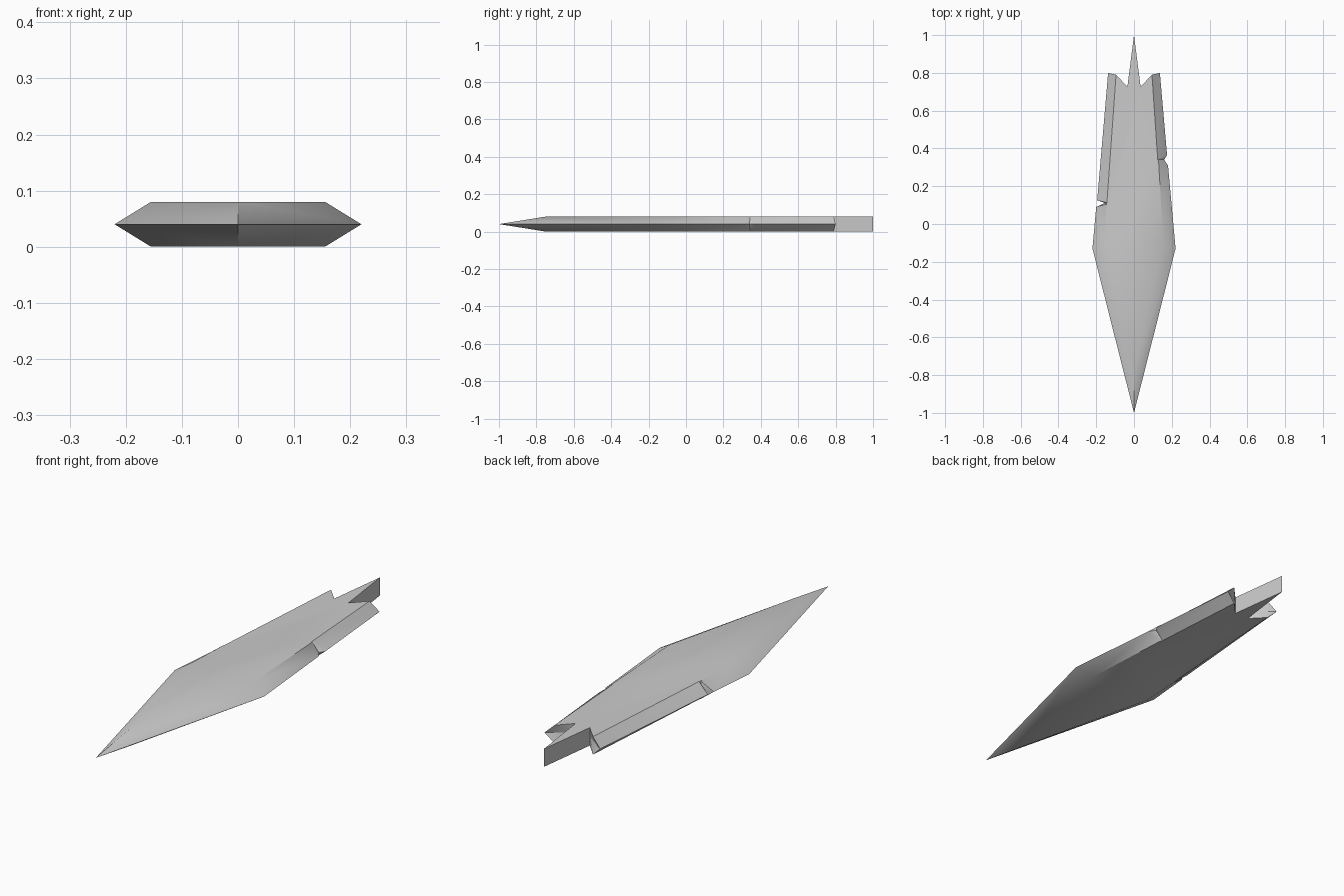
import bpy
import bmesh
import math

cube = bpy.data.objects.get("Cube")
if cube:
    bpy.data.objects.remove(cube)

THICK = 0.08

stone = bpy.data.materials.new("plain grey")
stone.use_nodes = True
grey = (0.6, 0.6, 0.6, 1)
stone.diffuse_color = grey
stone.node_tree.nodes["Principled BSDF"].inputs["Base Color"].default_value = grey


def side(sign, notch):
    """Outer rim and flat-face points of one edge, from shoulder to tail fork."""
    rim = [(0.22, -0.13), *notch[0], (0.137, 0.80), (0.035, 0.727)]
    flat = [(0.155, -0.10), *notch[1], (0.095, 0.79), (0.035, 0.727)]
    return [((sign * a, b), (sign * c, d)) for (a, b), (c, d) in zip(rim, flat)]


# Each edge carries one chipped notch at a different height
left_notch = ([(0.18, 0.31), (0.16, 0.34), (0.175, 0.365)],
              [(0.13, 0.335), (0.125, 0.342), (0.125, 0.35)])
right_notch = ([(0.20, 0.09), (0.155, 0.112), (0.195, 0.125)],
               [(0.146, 0.105), (0.144, 0.113), (0.143, 0.12)])

point = [((0, -1), (0, -0.75))]
tail = [((0, 1), (0, 1))]
left = side(1, left_notch)
right = side(-1, right_notch)
outline = point + left + tail + right[::-1]
count = len(outline)

# Blade: a sharp middle rim with bevels up and down to two flat faces
bm = bmesh.new()
rim = [bm.verts.new((*outer, THICK / 2)) for outer, _ in outline]
for z in (0, THICK):
    flat = [bm.verts.new((*inner, z)) for _, inner in outline]
    bm.faces.new(flat)
    for i in range(count):
        j = (i + 1) % count
        # Diagonals run from the point backwards on both edges
        a, b = (i, j) if i <= len(left) else (j, i)
        bm.faces.new((flat[a], flat[b], rim[b]))
        bm.faces.new((flat[a], rim[b], rim[a]))
bmesh.ops.recalc_face_normals(bm, faces=bm.faces)

mesh = bpy.data.meshes.new("blade")
bm.to_mesh(mesh)
bm.free()
mesh.materials.append(stone)
blade = bpy.data.objects.new("blade", mesh)
bpy.context.collection.objects.link(blade)

bpy.context.view_layer.objects.active = blade
blade.select_set(True)
bpy.ops.object.shade_smooth_by_angle(angle=math.radians(30))
